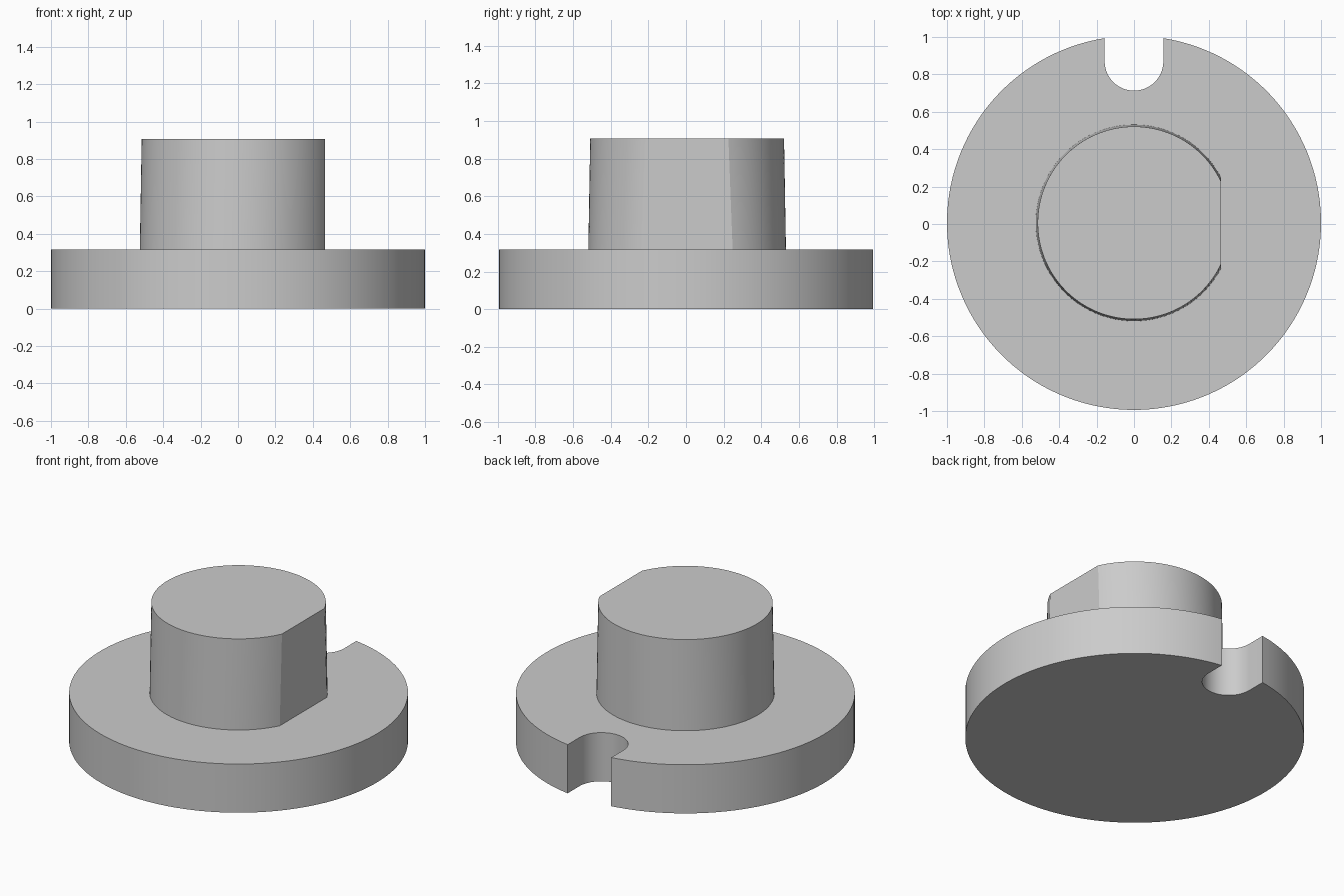
import bpy
import bmesh
from math import sin, cos, pi, asin, acos, radians

CENTRE_Y = 0.006
BASE_TOP = 0.317
BOSS_TOP = 0.906
FLAT_X = 0.466

cube = bpy.data.objects.get("Cube")
if cube:
    bpy.data.objects.remove(cube)

grey = bpy.data.materials.new("plain grey")
grey.use_nodes = True
colour = (0.6, 0.6, 0.6, 1)
grey.diffuse_color = colour
grey.node_tree.nodes["Principled BSDF"].inputs["Base Color"].default_value = colour


def arc(radius, start, end, steps, cy=CENTRE_Y):
    angles = [start + (end - start) * i / steps for i in range(steps + 1)]
    return [(radius * cos(a), cy + radius * sin(a)) for a in angles]


def loft(name, lower, upper, z0, z1):
    """Solid between two matching outlines."""
    bm = bmesh.new()
    low = [bm.verts.new((x, y, z0)) for x, y in lower]
    high = [bm.verts.new((x, y, z1)) for x, y in upper]
    count = len(low)
    for i in range(count):
        j = (i + 1) % count
        bm.faces.new((low[i], low[j], high[j], high[i]))
    bm.faces.new(high)
    bm.faces.new(low[::-1])
    bmesh.ops.recalc_face_normals(bm, faces=bm.faces)
    mesh = bpy.data.meshes.new(name)
    bm.to_mesh(mesh)
    bm.free()
    mesh.materials.append(grey)
    obj = bpy.data.objects.new(name, mesh)
    bpy.context.collection.objects.link(obj)
    bpy.ops.object.select_all(action='DESELECT')
    obj.select_set(True)
    bpy.context.view_layer.objects.active = obj
    bpy.ops.object.shade_smooth_by_angle(angle=radians(25))
    return obj


# Round flange with a rounded slot at the back
slot_radius = 0.157
gap = asin(slot_radius)
rim = arc(1, pi / 2 + gap, 2.5 * pi - gap, 128)
slot = arc(slot_radius, 0, -pi, 32, cy=0.87)
flange = rim + slot
loft("flange", flange, flange, 0, BASE_TOP)


# Slightly tapered boss with one vertical flat side
def boss_outline(radius):
    half = acos(FLAT_X / radius)
    return arc(radius, half, 2 * pi - half, 112)


loft("boss", boss_outline(0.525), boss_outline(0.515), BASE_TOP, BOSS_TOP)
